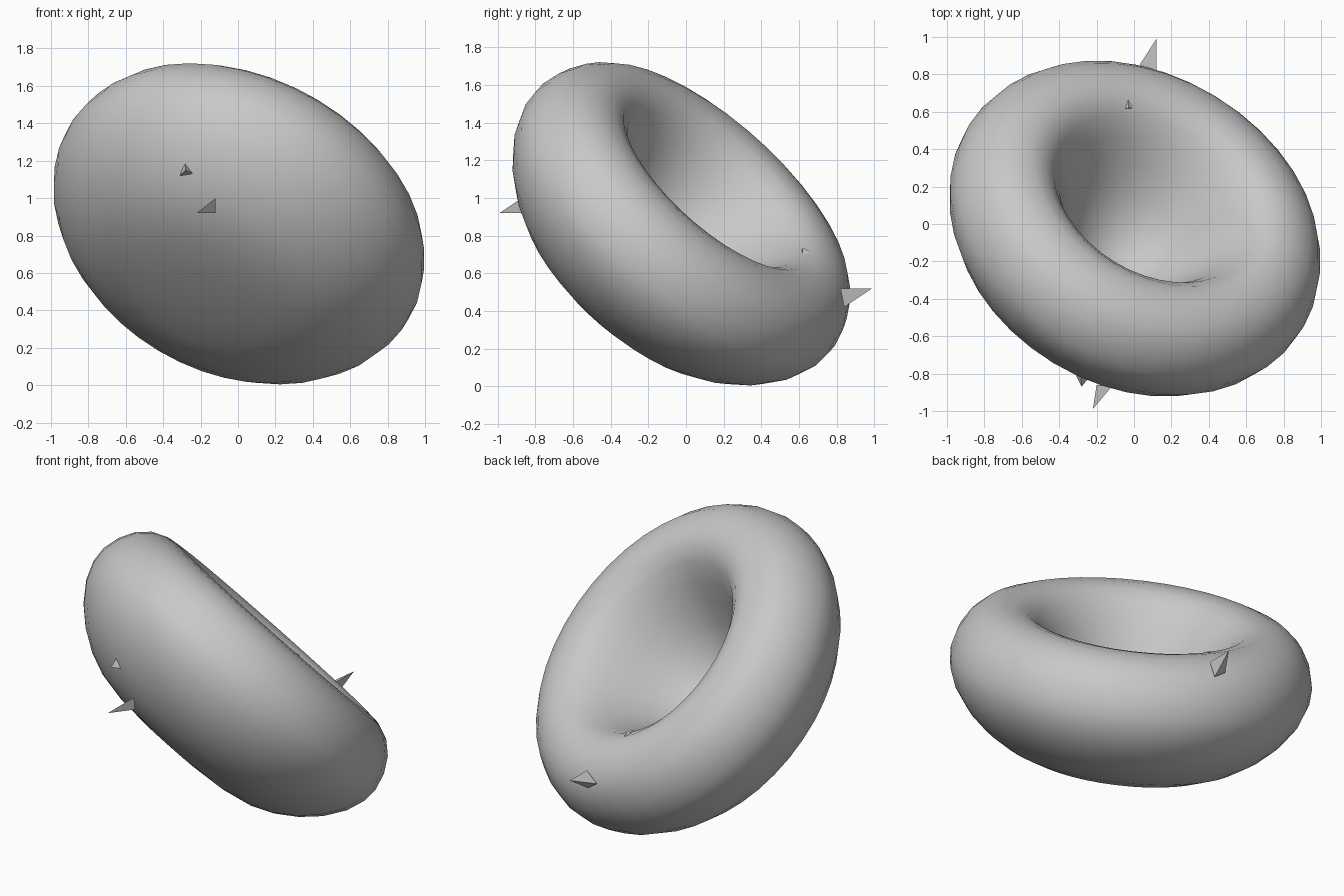
import bpy, bmesh, math
from mathutils import Vector

if "Cube" in bpy.data.objects:
    bpy.data.objects.remove(bpy.data.objects["Cube"], do_unlink=True)

AXIS = Vector((0.375, 0.62, 0.69)).normalized()
CENTRE = Vector((0, -0.03, 0.86))
SEGMENTS = 40

# Single grey material
grey = bpy.data.materials.new("plain_grey")
grey.use_nodes = True
grey.diffuse_color = (0.58, 0.58, 0.58, 1)
grey.node_tree.nodes["Principled BSDF"].inputs["Base Color"].default_value = (0.58, 0.58, 0.58, 1)


def make_object(name, bm, smooth):
    bmesh.ops.recalc_face_normals(bm, faces=bm.faces)
    for f in bm.faces:
        f.smooth = smooth
    mesh = bpy.data.meshes.new(name)
    bm.to_mesh(mesh)
    bm.free()
    mesh.materials.append(grey)
    obj = bpy.data.objects.new(name, mesh)
    bpy.context.collection.objects.link(obj)
    return obj


# Body: cup-shaped cell, (radius, height) from the underside round the rim into the hollow
profile = [
    (0, -0.56), (0.2, -0.555), (0.4, -0.54), (0.57, -0.505), (0.70, -0.45),
    (0.82, -0.37), (0.92, -0.275), (1.0, -0.16), (1.04, -0.05), (1.045, 0.04),
    (1.02, 0.14), (0.97, 0.23), (0.90, 0.295), (0.81, 0.332), (0.72, 0.34),
    (0.64, 0.32), (0.57, 0.265), (0.50, 0.17), (0.43, 0.05), (0.36, -0.08),
    (0.28, -0.20), (0.18, -0.30), (0.09, -0.345), (0, -0.36)]
bm = bmesh.new()
verts = [bm.verts.new((r, 0, h)) for r, h in profile]
edges = [bm.edges.new(pair) for pair in zip(verts, verts[1:])]
bmesh.ops.spin(bm, geom=verts + edges, cent=(0, 0, 0), axis=(0, 0, 1),
               angle=math.tau, steps=SEGMENTS, use_duplicate=False)
bmesh.ops.remove_doubles(bm, verts=bm.verts, dist=0.0005)
body = make_object("cup_body", bm, True)
body.rotation_mode = 'QUATERNION'
body.rotation_quaternion = AXIS.to_track_quat('Z', 'Y')
body.location = CENTRE

# Spikes: three base corners and a tip
spikes = {
    "front_spike": [(-0.12, -0.86, 0.92), (-0.12, -0.87, 1.0), (-0.2, -0.86, 0.93), (-0.22, -0.99, 0.92)],
    "front_small_spike": [(-0.31, -0.81, 1.12), (-0.24, -0.82, 1.13), (-0.285, -0.79, 1.2), (-0.28, -0.87, 1.15)],
    "back_spike": [(0.03, 0.85, 0.47), (0.12, 0.82, 0.52), (0.10, 0.84, 0.42), (0.12, 0.99, 0.52)],
    "rim_small_spike": [(-0.07, 0.61, 0.70), (0.01, 0.62, 0.685), (-0.03, 0.69, 0.70), (-0.03, 0.62, 0.735)],
}
for name, points in spikes.items():
    bm = bmesh.new()
    a, b, c, tip = [bm.verts.new(p) for p in points]
    for tri in ((a, b, c), (a, b, tip), (b, c, tip), (c, a, tip)):
        bm.faces.new(tri)
    make_object(name, bm, False)
